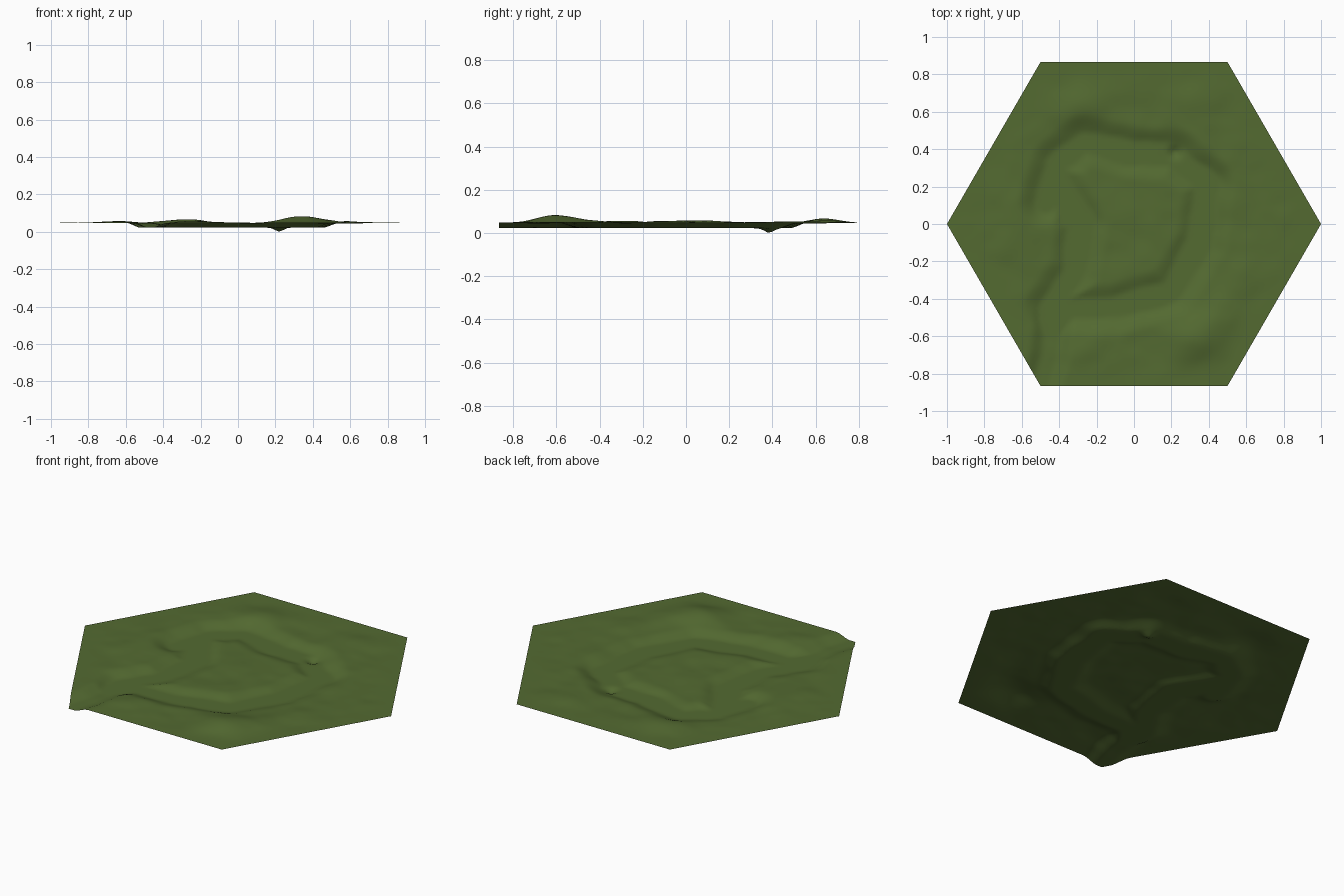
import bpy, bmesh, math
from mathutils import Vector, noise

if "Cube" in bpy.data.objects:
    bpy.data.objects.remove(bpy.data.objects["Cube"])

N = 48                 # rings of the triangular lattice
EDGE_Z = 0.048         # level of the flat tile rim
FLOOR_Z = 0.022        # level of the valley floors

# rounded hills: x, y, height, radius x, radius y, rotation in degrees
HILLS = [
    (0.35, -0.60, 0.037, 0.15, 0.11, 25),
    (0.57, -0.30, 0.008, 0.16, 0.08, 60),
    (-0.28, 0.64, 0.019, 0.14, 0.09, 10),
    (0.32, 0.67, 0.012, 0.14, 0.08, 10),
    (-0.62, 0.02, 0.011, 0.10, 0.20, 0),
    (0.35, 0.38, 0.010, 0.08, 0.08, 0),
    (-0.25, -0.66, 0.012, 0.14, 0.08, 25),
]
# winding valleys as paths
VALLEYS = [
    [(-0.48, 0.12), (-0.42, 0.32), (-0.27, 0.45), (0.0, 0.38), (0.22, 0.38),
     (0.40, 0.22), (0.36, -0.10), (0.20, -0.36), (-0.10, -0.46), (-0.42, -0.46)],
    [(-0.42, 0.25), (-0.28, 0.0), (-0.32, -0.25), (-0.45, -0.45)],
]
CORNER_VALLEY = [(-0.50, -0.87), (-0.45, -0.70), (-0.42, -0.46)]


def smooth(t):
    t = max(0.0, min(1.0, t))
    return t * t * (3 - 2 * t)


def path_dist(p, path):
    best = 9.0
    for a, b in zip(path, path[1:]):
        a, b = Vector(a), Vector(b)
        t = max(0.0, min(1.0, (p - a).dot(b - a) / (b - a).length_squared))
        best = min(best, (p - a.lerp(b, t)).length)
    return best


def rim_dist(p):
    s = math.sqrt(3) / 2
    return s - max(abs(p.y), abs(p.x) * s + abs(p.y) * 0.5)


def height(x, y):
    p = Vector((x, y))
    fade = smooth(rim_dist(p) / 0.17)
    h = 0.006 * noise.noise(Vector((x * 4.5, y * 5.5, 3.1)))
    h += 0.003 * noise.noise(Vector((x * 10, y * 12, 7.4)))
    for cx, cy, amp, rx, ry, deg in HILLS:
        a = math.radians(deg)
        u = (x - cx) * math.cos(a) + (y - cy) * math.sin(a)
        v = (y - cy) * math.cos(a) - (x - cx) * math.sin(a)
        h += amp * math.exp(-(u / rx) ** 2 - (v / ry) ** 2)
    # central plateau sits a little under the rim
    h -= 0.008 * smooth((0.6 - p.length) / 0.3)
    d = min(path_dist(p, v) for v in VALLEYS)
    h -= 0.030 * smooth((0.15 - d) / 0.13)
    z = EDGE_Z + h * fade
    # valley running out through the front left corner
    cut = smooth((0.12 - path_dist(p, CORNER_VALLEY)) / 0.09)
    z -= 0.027 * cut * (1 - 0.6 * fade * smooth((y + 0.6) / 0.2))
    z = max(z, FLOOR_Z)
    # one small deep pit
    pit = (p - Vector((0.22, 0.385))).length
    return max(0.0, z - 0.022 * math.exp(-(pit / 0.03) ** 2))


# hexagonal ground sheet on a triangular lattice
bm = bmesh.new()
grid = {}
for q in range(-N, N + 1):
    for r in range(max(-N, -q - N), min(N, -q + N) + 1):
        x = (q + r / 2) / N
        y = r * math.sqrt(3) / 2 / N
        grid[q, r] = bm.verts.new((x, y, height(x, y)))
for q, r in grid:
    for tri in (((q, r), (q + 1, r), (q, r + 1)),
                ((q, r), (q, r + 1), (q - 1, r + 1))):
        if all(k in grid for k in tri):
            bm.faces.new([grid[k] for k in tri])
for f in bm.faces:
    f.smooth = True

mesh = bpy.data.meshes.new("grass_tile")
bm.to_mesh(mesh)
bm.free()
tile = bpy.data.objects.new("grass_tile", mesh)
bpy.context.collection.objects.link(tile)

# single olive green
green = bpy.data.materials.new("olive_green")
green.diffuse_color = (0.088, 0.145, 0.031, 1)
green.use_nodes = True
green.node_tree.nodes["Principled BSDF"].inputs["Base Color"].default_value = green.diffuse_color
mesh.materials.append(green)
